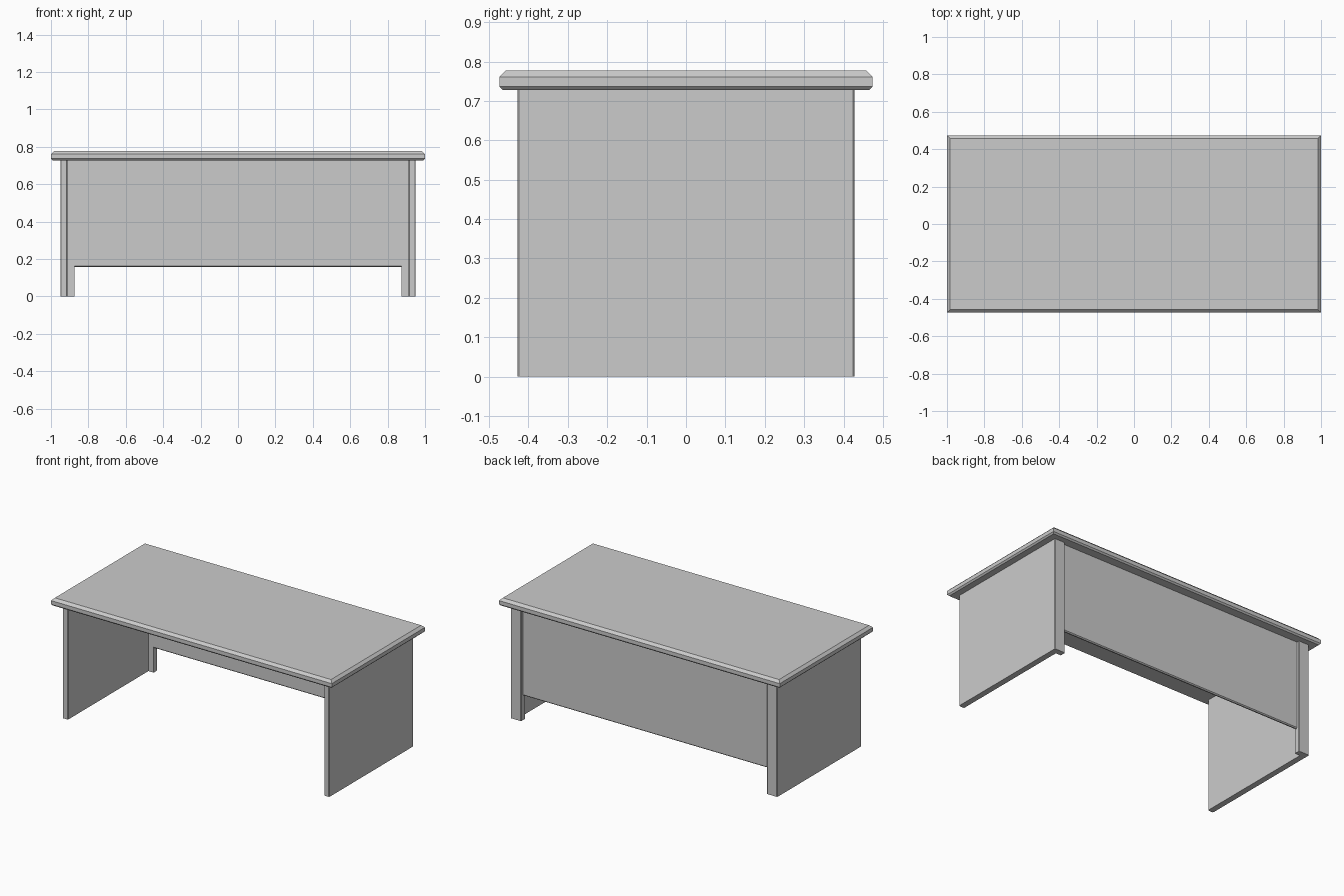
import bpy
import bmesh

if "Cube" in bpy.data.objects:
    bpy.data.objects.remove(bpy.data.objects["Cube"])


def loft(name, rings):
    """Skin a stack of closed point rings and cap both ends."""
    bm = bmesh.new()
    loops = [[bm.verts.new(p) for p in ring] for ring in rings]
    for a, b in zip(loops, loops[1:]):
        n = len(a)
        for i in range(n):
            j = (i + 1) % n
            bm.faces.new((a[i], a[j], b[j], b[i]))
    bm.faces.new(loops[0])
    bm.faces.new(loops[-1])
    bmesh.ops.recalc_face_normals(bm, faces=bm.faces[:])
    mesh = bpy.data.meshes.new(name)
    bm.to_mesh(mesh)
    bm.free()
    obj = bpy.data.objects.new(name, mesh)
    bpy.context.collection.objects.link(obj)
    return obj


def rect(hx, hy, z):
    return [(-hx, -hy, z), (hx, -hy, z), (hx, hy, z), (-hx, hy, z)]


TOP_UNDER = 0.728

# Tabletop with a wide chamfer above and a narrow one below
loft("desk_top", [rect(0.991, 0.465, TOP_UNDER), rect(1.0, 0.474, 0.737),
                  rect(1.0, 0.474, 0.761), rect(0.984, 0.458, 0.777)])

# L-shaped legs: full-depth side panel with a short return at the back
c = 0.004
leg = [(0.95 - c, -0.428), (0.95, -0.428 + c), (0.95, 0.428 - c), (0.95 - c, 0.428),
       (0.875 + c, 0.428), (0.875, 0.428 - c), (0.875, 0.391),
       (0.912, 0.391), (0.912, -0.428 + c), (0.912 + c, -0.428)]
for side, label in ((-1, "left"), (1, "right")):
    loft(f"{label}_leg", [[(side * x, y, z) for x, y in leg] for z in (0, TOP_UNDER)])

# Modesty panel between the legs, chamfered along its lower edges
b = 0.006
panel = [(0.391, TOP_UNDER), (0.391, 0.158 + b), (0.391 + b, 0.158),
         (0.41 - b, 0.158), (0.41, 0.158 + b), (0.41, TOP_UNDER)]
loft("modesty_panel", [[(x, y, z) for y, z in panel] for x in (-0.875, 0.875)])
